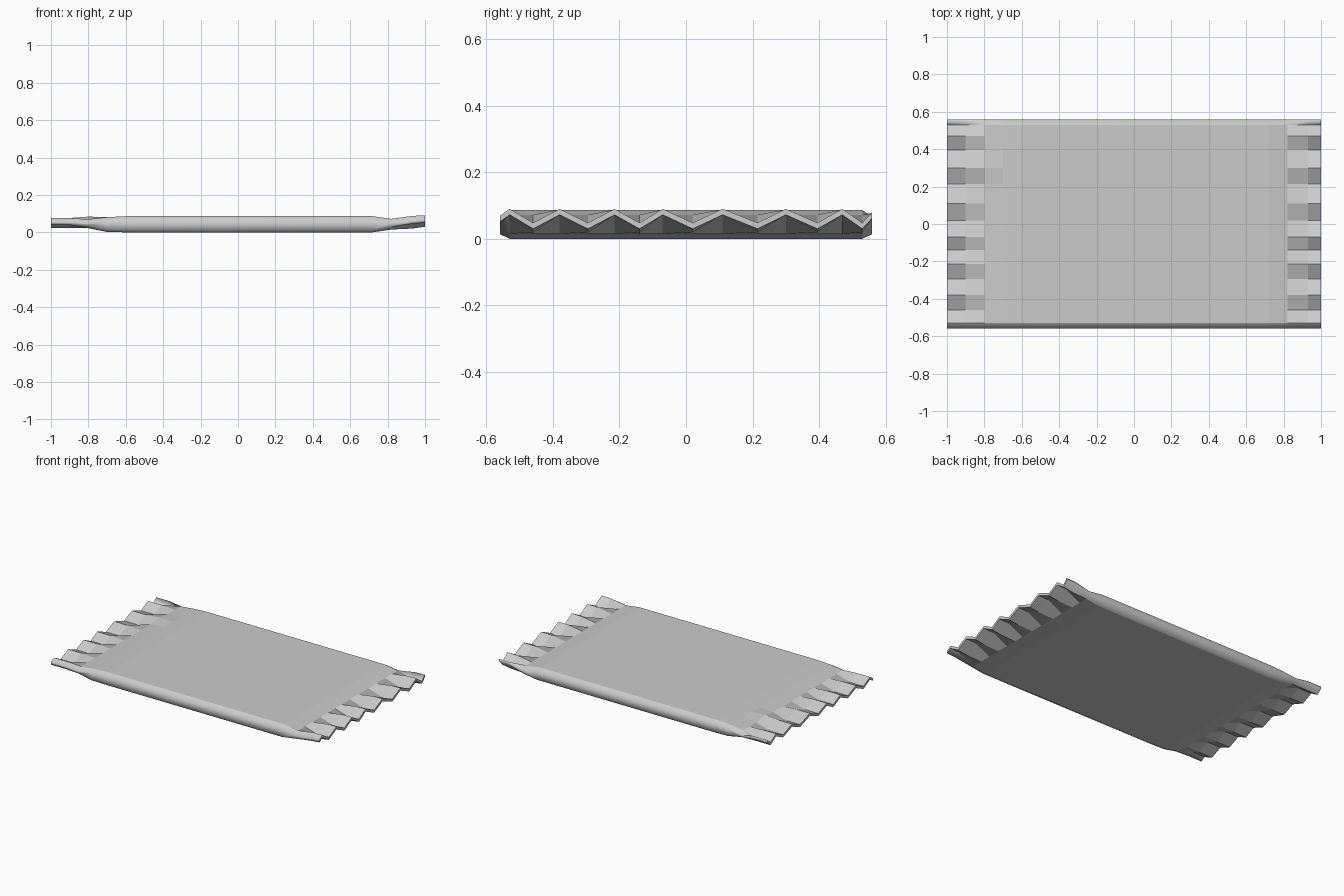
import bpy, bmesh

old = bpy.data.objects.get("Cube")
if old:
    bpy.data.objects.remove(old, do_unlink=True)

foil = bpy.data.materials.new("grey_foil")
foil.use_nodes = True
colour = (0.6, 0.6, 0.6, 1)
foil.diffuse_color = colour
foil.node_tree.nodes["Principled BSDF"].inputs["Base Color"].default_value = colour

# Pleat lines across the width: odd indices are crests, even ones are valleys
PLEATS = [-0.56, -0.53, -0.46, -0.38, -0.295, -0.215, -0.14, -0.07,
          0.02, 0.11, 0.215, 0.30, 0.395, 0.47, 0.53, 0.56]
LAST = len(PLEATS) - 1


def flat_row(x, low, high, inset=0.014):
    """Pillow section with chamfered long edges."""
    row = []
    for i, y in enumerate(PLEATS):
        d = inset if i in (0, LAST) else 0
        row.append((x, y, low + d, high - d * 1.3))
    return row


def pleat_row(x, crest, valley, thick):
    """Zigzag section of the crimped ends."""
    row = []
    for i, y in enumerate(PLEATS):
        z = crest if i % 2 else valley
        if i == 0:
            z = (crest + valley) / 2
        if i == LAST:
            z = crest - 0.01
        row.append((x, y, z - thick, z))
    return row


# Sections from the right end to the left end
left_neck = flat_row(-0.8, 0.022, 0.07)
x, y, low, high = left_neck[11]
left_neck[11] = (x, y, low, high + 0.014)      # one pleat runs on into the panel
rows = [
    pleat_row(-1.0, 0.076, 0.04, 0.018),
    pleat_row(-0.9, 0.076, 0.04, 0.018),
    left_neck,
    flat_row(-0.7, 0.002, 0.081),
    flat_row(-0.6, 0, 0.086),
    flat_row(0.72, 0, 0.086),
    flat_row(0.82, 0.015, 0.072),
    pleat_row(0.93, 0.088, 0.038, 0.018),
    pleat_row(1.0, 0.09, 0.048, 0.018),
]

# Loft the wrapper skin through the sections
bm = bmesh.new()
bottom = [[bm.verts.new((x, y, lo)) for x, y, lo, hi in r] for r in rows]
top = [[bm.verts.new((x, y, hi)) for x, y, lo, hi in r] for r in rows]
rounded = []
for a in range(len(rows) - 1):
    b = a + 1
    for i in range(LAST):
        j = i + 1
        pair = [bm.faces.new((top[a][i], top[b][i], top[b][j], top[a][j])),
                bm.faces.new((bottom[a][i], bottom[a][j], bottom[b][j], bottom[b][i]))]
        if i in (0, LAST - 1):
            rounded += pair
    for i in (0, LAST):
        rounded.append(bm.faces.new((bottom[a][i], bottom[b][i], top[b][i], top[a][i])))

# Close the thin zigzag edges at both ends
for a in (0, len(rows) - 1):
    for i in range(LAST):
        bm.faces.new((bottom[a][i], bottom[a][i + 1], top[a][i + 1], top[a][i]))

# Round the long edges by shading, keep the panels and pleats crisp
for f in rounded:
    f.smooth = True
for e in bm.edges:
    if any(not f.smooth for f in e.link_faces):
        e.smooth = False
bmesh.ops.recalc_face_normals(bm, faces=bm.faces)

mesh = bpy.data.meshes.new("wrapper")
bm.to_mesh(mesh)
bm.free()
mesh.materials.append(foil)
wrapper = bpy.data.objects.new("wrapper", mesh)
bpy.context.collection.objects.link(wrapper)
